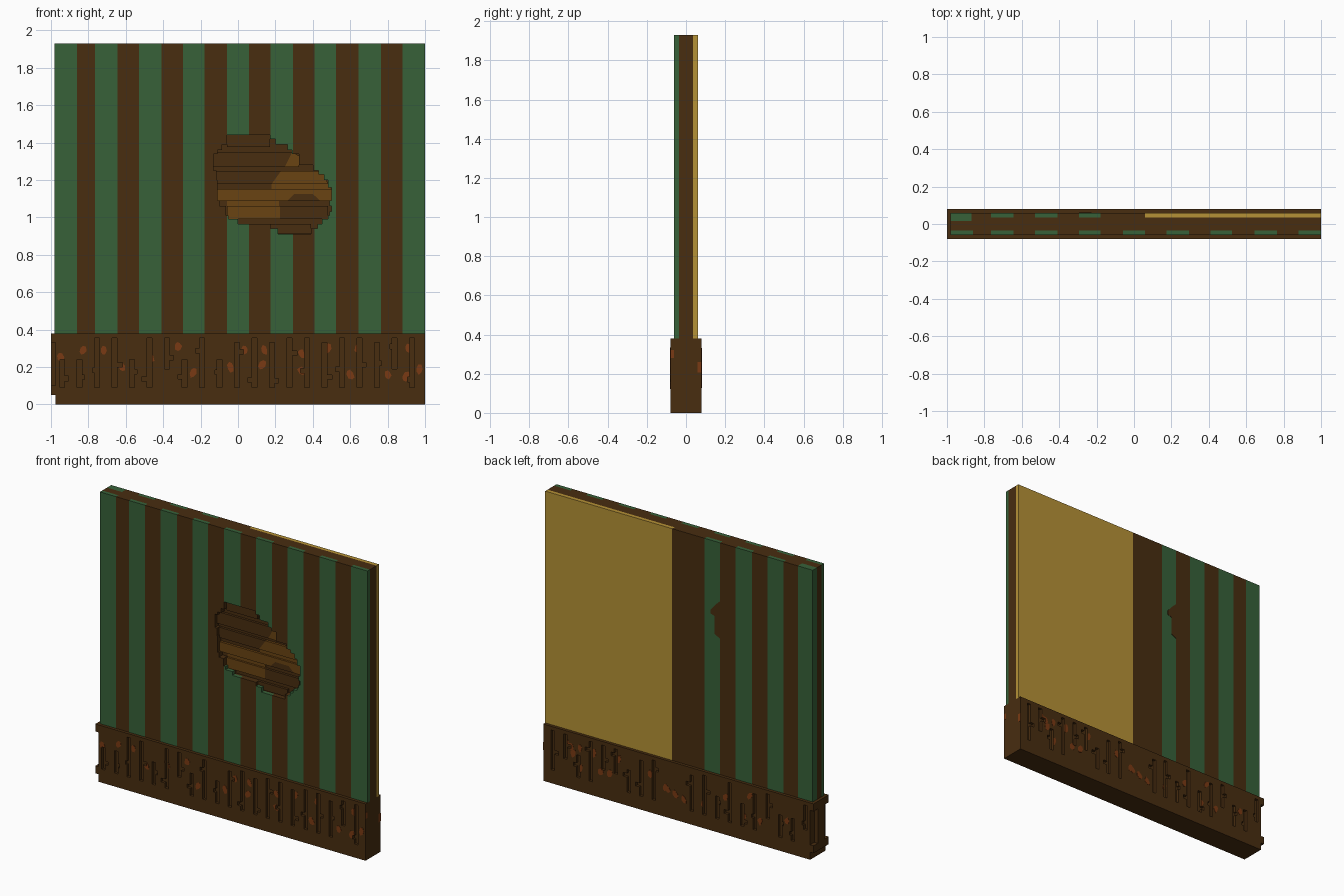
import bpy, bmesh, math, random
from mathutils import Vector

random.seed(4)
if "Cube" in bpy.data.objects:
    bpy.data.objects.remove(bpy.data.objects["Cube"])


def material(name, rgb):
    lin = [((c / 255 + 0.055) / 1.055) ** 2.4 for c in rgb] + [1]
    m = bpy.data.materials.new(name)
    m.use_nodes = True
    m.diffuse_color = lin
    m.node_tree.nodes["Principled BSDF"].inputs["Base Color"].default_value = lin
    return m


BROWN = material("dark_brown", (72, 45, 16))
GREEN = material("green", (55, 97, 57))
TAN = material("light_brown", (106, 67, 18))
YELLOW = material("ochre_yellow", (182, 146, 54))
RUST = material("rust_orange", (122, 58, 19))

PLANES = {"xz": lambda a, b, d: (a, d, b),
          "xy": lambda a, b, d: (a, b, d),
          "yz": lambda a, b, d: (d, a, b)}


def rect(a0, a1, b0, b1):
    return [(a0, b0), (a1, b0), (a1, b1), (a0, b1)]


def prisms(name, outlines, plane, d0, d1, mat=None):
    """One object holding every outline extruded from d0 to d1."""
    bm = bmesh.new()
    put = PLANES[plane]
    for pts in outlines:
        lo = [bm.verts.new(put(a, b, d0)) for a, b in pts]
        hi = [bm.verts.new(put(a, b, d1)) for a, b in pts]
        bm.faces.new(lo)
        bm.faces.new(hi[::-1])
        for i in range(len(pts)):
            j = (i + 1) % len(pts)
            bm.faces.new((lo[j], lo[i], hi[i], hi[j]))
    bmesh.ops.recalc_face_normals(bm, faces=bm.faces)
    me = bpy.data.meshes.new(name)
    bm.to_mesh(me)
    bm.free()
    ob = bpy.data.objects.new(name, me)
    bpy.context.collection.objects.link(ob)
    if mat:
        me.materials.append(mat)
    return ob


def cut(ob, cutter):
    mod = ob.modifiers.new("cut", "BOOLEAN")
    mod.operation = "DIFFERENCE"
    mod.solver = "EXACT"
    mod.use_self = True
    mod.object = cutter
    bpy.context.view_layer.objects.active = ob
    bpy.ops.object.modifier_apply(modifier=mod.name)


# Wall core with a notch for the thick back corner strip
Z0, Z1 = 0.38, 1.93
core = prisms("wall_core", [[(-.98, -.035), (1, -.035), (1, .035), (-.87, .035),
                             (-.87, .015), (-.98, .015)]], "xy", Z0, Z1, BROWN)

# Front stripes
edges = [-.98, -.86, -.765, -.645, -.53, -.41, -.295, -.18, -.06, .06,
         .175, .295, .41, .525, .645, .765, .88, 1.0]
spans = list(zip(edges, edges[1:]))
front_green = prisms("front_green_stripes", [rect(a, b, Z0, Z1) for a, b in spans[::2]],
                     "xz", -.06, -.035, GREEN)
front_brown = prisms("front_brown_stripes", [rect(a, b, Z0, Z1) for a, b in spans[1::2]],
                     "xz", -.06, -.035, BROWN)

# Back stripes and large yellow panel
prisms("back_green_stripes", [rect(a, b, Z0, Z1) for a, b in spans[2:8:2]],
       "xz", .035, .06, GREEN)
prisms("back_corner_stripe", [rect(-.98, -.87, Z0, Z1)], "xz", .015, .06, GREEN)
prisms("back_brown_stripes", [rect(a, b, Z0, Z1) for a, b in
                              [(-.87, -.765), (-.645, -.53), (-.41, -.295), (-.18, .06)]],
       "xz", .035, .06, BROWN)
prisms("back_yellow_panel", [rect(.06, 1, Z0, Z1)], "xz", .035, .06, YELLOW)
prisms("back_bare_patch", [[(-.295, 1.29), (-.256, 1.31), (-.256, 1.43), (-.226, 1.44),
                            (-.226, 1.467), (-.263, 1.51), (-.295, 1.54)]],
       "xz", .058, .062, BROWN)

# Torn opening in the front: rows of (top, left, right), stepped like broken plaster
rows = [(1.44, -.06, .17), (1.42, -.06, .20), (1.39, -.085, .265), (1.36, -.11, .29),
        (1.34, -.13, .325), (1.28, -.13, .40), (1.25, -.115, .43), (1.23, -.115, .46),
        (1.20, -.11, .48), (1.16, -.11, .50), (1.09, -.10, .49), (1.06, -.065, .50),
        (1.03, -.065, .49), (1.01, -.05, .48), (.99, 0, .45), (.965, .175, .425),
        (.94, .215, .39)]
bottoms = [r[0] for r in rows[1:]] + [.91]
left = [p for (t, l, r), b in zip(rows, bottoms) for p in ((l, t), (l, b))]
right = [p for (t, l, r), b in zip(rows, bottoms) for p in ((r, t), (r, b))]
hole = prisms("opening_cutter", [left + right[::-1]], "xz", -.2, -.02)
for ob in (front_green, front_brown, core):
    cut(ob, hole)
bpy.data.objects.remove(hole)

# Horizontal laths inside the opening
laths = [rect(-.06, .17, 1.376, 1.44), rect(-.13, .29, 1.27, 1.349),
         rect(-.115, .20, 1.179, 1.248), rect(-.065, 0, .992, 1.061),
         rect(.225, .48, .992, 1.061), rect(.175, .39, .915, .965)]
dark = [laths[0], [(-.13, 1.27), (.25, 1.27), (.29, 1.349), (-.13, 1.349)],
        [(-.115, 1.179), (.18, 1.179), (.23, 1.248), (-.115, 1.248)],
        laths[4], laths[5],
        [(.265, 1.088), (.44, 1.088), (.40, 1.125), (.30, 1.125)]]
light = [[(.25, 1.27), (.325, 1.27), (.325, 1.33), (.29, 1.349)],
         [(.18, 1.179), (.48, 1.179), (.46, 1.248), (.23, 1.248)],
         [(-.11, 1.088), (.265, 1.088), (.30, 1.125), (.40, 1.125), (.44, 1.088),
          (.50, 1.088), (.50, 1.152), (-.11, 1.152)],
         rect(-.06, .225, .992, 1.061)]
prisms("dark_laths", dark, "xz", -.036, -.015, BROWN)
prisms("light_laths", light, "xz", -.036, -.015, TAN)
prisms("light_backing", [rect(.18, .495, 1.152, 1.179), rect(-.06, .22, 1.061, 1.088)],
       "xz", -.023, -.015, TAN)

# Plinth with rails and a post on its stepped end
base = prisms("plinth", [rect(-.975, 1, 0, .38)], "xz", -.08, .08, BROWN)
prisms("plinth_end_rails", [rect(-.08, .08, .33, .38), rect(-.08, .08, .05, .10)],
       "yz", -1, -.975, BROWN)
prisms("plinth_end_post", [rect(-.035, .035, .10, .33)], "yz", -1, -.975, BROWN)


def groove(x, z0, z1, side, za, length):
    """Vertical slot with one sideways arm."""
    w, t = .013, .025
    pts = [(-w, z0), (w, z0), (w, za), (w + length, za), (w + length, za + t),
           (w, za + t), (w, z1), (-w, z1)]
    return [(x + side * a, b) for a, b in pts]


def blotch(x, z):
    """Irregular rust stain outline."""
    tilt = random.uniform(-.5, .5)
    pts = []
    for k in range(7):
        a = k * math.tau / 7
        r = random.uniform(.7, 1.15)
        u, v = .019 * r * math.cos(a), .029 * r * math.sin(a)
        pts.append((max(-.974, min(.998, x + u * math.cos(tilt) - v * math.sin(tilt))),
                    z + u * math.sin(tilt) + v * math.cos(tilt)))
    return pts


# Carved slots and rust stains on both faces of the plinth
stains = [(-.95, .25), (-.83, .29), (-.72, .29), (-.62, .20), (-.47, .25), (-.32, .31),
          (-.24, .17), (-.04, .20), (.035, .29), (.14, .29), (.13, .21), (.34, .27),
          (.34, .18), (.48, .30), (.60, .16), (.64, .30), (.80, .16), (.91, .30),
          (.90, .15), (.97, .19)]
back_stains = [(random.uniform(-.93, .95), random.uniform(.14, .32)) for _ in range(20)]
cutters = []
for label, s, spots in (("front", -1, stains), ("back", 1, back_stains)):
    shapes = []
    for k in range(21):
        x = -.94 + .0935 * k
        if s > 0 and abs(x) < .09:
            continue
        z0, z1 = random.choice([(.09, .355), (.09, .355), (.09, .33), (.19, .355), (.09, .24)])
        za = random.uniform(z0 + .02, z1 - .05)
        side = 1 if k == 0 else -1 if k == 20 else random.choice([-1, 1])
        shapes.append(groove(x, z0, z1, side, za, random.choice([.012, .022, .028])))
    cutter = prisms(label + "_slot_cutter", shapes, "xz", s * .062, s * .2)
    plate = prisms(label + "_rust_stains", [blotch(*p) for p in spots], "xz",
                   s * .0785, s * .0815, RUST)
    cut(base, cutter)
    cut(plate, cutter)
    bpy.data.objects.remove(cutter)

# Small rust stains on the flat end
prisms("end_rust_stains", [rect(-.08, -.06, .28, .32), rect(.058, .08, .205, .26)],
       "yz", .998, 1.001, RUST)
